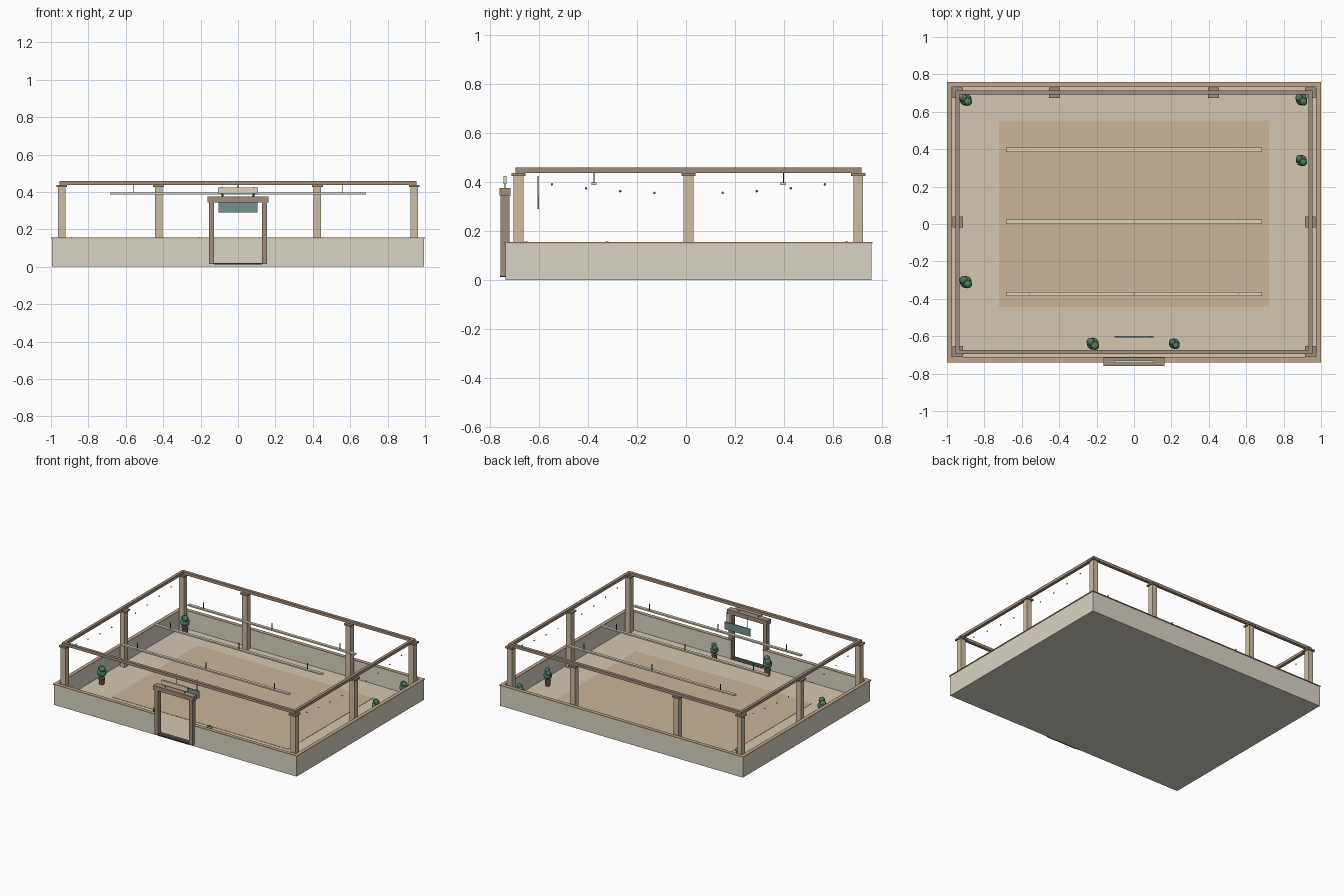
import bpy
from math import pi

if "Cube" in bpy.data.objects:
    bpy.data.objects.remove(bpy.data.objects["Cube"])

CY = 0.01  # centre of the room in y


def mat(name, r, g, b):
    m = bpy.data.materials.new(name)
    m.diffuse_color = tuple((c / 255) ** 2.2 for c in (r, g, b)) + (1,)
    m.use_nodes = True
    m.node_tree.nodes["Principled BSDF"].inputs["Base Color"].default_value = m.diffuse_color
    return m


plaster = mat("plaster", 216, 211, 196)
floor_m = mat("floor_tan", 210, 198, 177)
rug_m = mat("rug_tan", 200, 180, 153)
cap_m = mat("cap_wood", 190, 163, 138)
post_m = mat("post_wood", 205, 188, 160)
beam_m = mat("beam_wood", 160, 140, 122)
cream = mat("cream", 222, 212, 188)
teal = mat("teal", 115, 145, 140)
dark = mat("dark_metal", 70, 66, 62)
pot_m = mat("pot_brown", 115, 85, 70)
leaf_m = mat("leaf_green", 85, 128, 102)
bulb_m = mat("bulb", 190, 150, 110)


def box(name, m, x0, x1, y0, y1, z0, z1):
    bpy.ops.mesh.primitive_cube_add(
        size=1, location=((x0 + x1) / 2, (y0 + y1) / 2, (z0 + z1) / 2))
    o = bpy.context.object
    o.scale = (x1 - x0, y1 - y0, z1 - z0)
    bpy.ops.object.transform_apply(location=False, rotation=False, scale=True)
    o.name = name
    o.data.materials.append(m)
    return o


def block(name, m, x, y, sx, sy, z0, z1):
    return box(name, m, x - sx / 2, x + sx / 2, y - sy / 2, y + sy / 2, z0, z1)


def ring(name, m, hx, hy, t, z0, z1, gap=0):
    """Four bars round the room, with an optional gap in the front bar."""
    box(name + "_back", m, -hx, hx, CY + hy - t, CY + hy, z0, z1)
    for s, side in ((-1, "left"), (1, "right")):
        a, b = sorted((s * hx, s * (hx - t)))
        box(f"{name}_{side}", m, a, b, CY - hy + t, CY + hy - t, z0, z1)
        if gap:
            a, b = sorted((s * hx, s * gap))
            box(f"{name}_front_{side}", m, a, b, CY - hy, CY - hy + t, z0, z1)
    if not gap:
        box(name + "_front", m, -hx, hx, CY - hy, CY - hy + t, z0, z1)


# Base, floor, rug and low walls with capping
box("base_slab", plaster, -0.995, 0.995, CY - 0.745, CY + 0.745, 0, 0.014)
box("floor", floor_m, -0.975, 0.975, CY - 0.725, CY + 0.725, 0.014, 0.018)
box("rug", rug_m, -0.722, 0.722, -0.445, 0.553, 0.018, 0.02)
ring("wall", plaster, 0.995, 0.745, 0.02, 0.014, 0.15, gap=0.13)
ring("wall_cap", cap_m, 1.0, 0.75, 0.028, 0.15, 0.156, gap=0.13)

# Columns with capitals, and the beam frame on top
spots = [(sx * 0.942, CY + sy * 0.692) for sx in (-1, 1) for sy in (-1, 0, 1)]
spots += [(sx * 0.425, CY + 0.692) for sx in (-1, 1)]
for x, y in spots:
    block("column", post_m, x, y, 0.04, 0.04, 0.018, 0.425)
    block("column_capital", beam_m, x, y, 0.058, 0.058, 0.425, 0.437)
ring("top_beam", beam_m, 0.955, 0.705, 0.022, 0.437, 0.458)

# Entrance portal with threshold and header board
for s in (-1, 1):
    block("portal_post", beam_m, s * 0.142, -0.738, 0.028, 0.036, 0.014, 0.344)
    block("header_peg", dark, s * 0.08, -0.737, 0.005, 0.005, 0.376, 0.393)
box("portal_lintel", beam_m, -0.164, 0.164, -0.76, -0.715, 0.344, 0.376)
box("header_board", cream, -0.107, 0.107, -0.743, -0.731, 0.391, 0.424)
box("threshold", dark, -0.127, 0.127, -0.758, -0.71, 0.012, 0.02)

# Hanging board just inside the entrance
box("hanging_board", teal, -0.105, 0.105, -0.606, -0.598, 0.29, 0.345)
for s in (-1, 1):
    block("board_wire", dark, s * 0.085, -0.602, 0.004, 0.004, 0.345, 0.425)

# Three light rails on rods
for y in (-0.375, 0.012, 0.397):
    block("light_rail", cream, 0, y, 1.37, 0.022, 0.387, 0.397)
    for x in (-0.56, 0, 0.56):
        block("rail_rod", dark, x, y, 0.005, 0.005, 0.397, 0.44)

# Sagging rows of small bulbs under the side beams
for x in (-0.945, 0.945):
    for i in range(-4, 5):
        d = i * 0.139
        bpy.ops.mesh.primitive_uv_sphere_add(
            segments=8, ring_count=6, radius=0.005,
            location=(x, CY + d, 0.353 + 0.12 * d * d))
        o = bpy.context.object
        o.name = "bulb"
        o.data.materials.append(bulb_m)

# Potted plants: tapered pot and three leafy blobs
plants = [(-0.9, 0.665, 1), (0.895, 0.665, 0.95), (0.895, 0.34, 0.9),
          (-0.9, -0.31, 1), (-0.22, -0.64, 1), (0.215, -0.64, 0.86)]
blobs = [(0, 0, 0.085, 0.033), (0.012, -0.012, 0.118, 0.022),
         (-0.012, 0.01, 0.108, 0.022)]
for x, y, s in plants:
    bpy.ops.mesh.primitive_cone_add(
        vertices=12, radius1=0.017 * s, radius2=0.023 * s, depth=0.048 * s,
        location=(x, y, 0.018 + 0.024 * s))
    o = bpy.context.object
    o.name = "plant_pot"
    o.data.materials.append(pot_m)
    for dx, dy, z, r in blobs:
        bpy.ops.mesh.primitive_ico_sphere_add(
            subdivisions=2, radius=r * s,
            location=(x + dx * s, y + dy * s, 0.018 + z * s))
        o = bpy.context.object
        o.name = "plant_leaves"
        o.data.materials.append(leaf_m)
